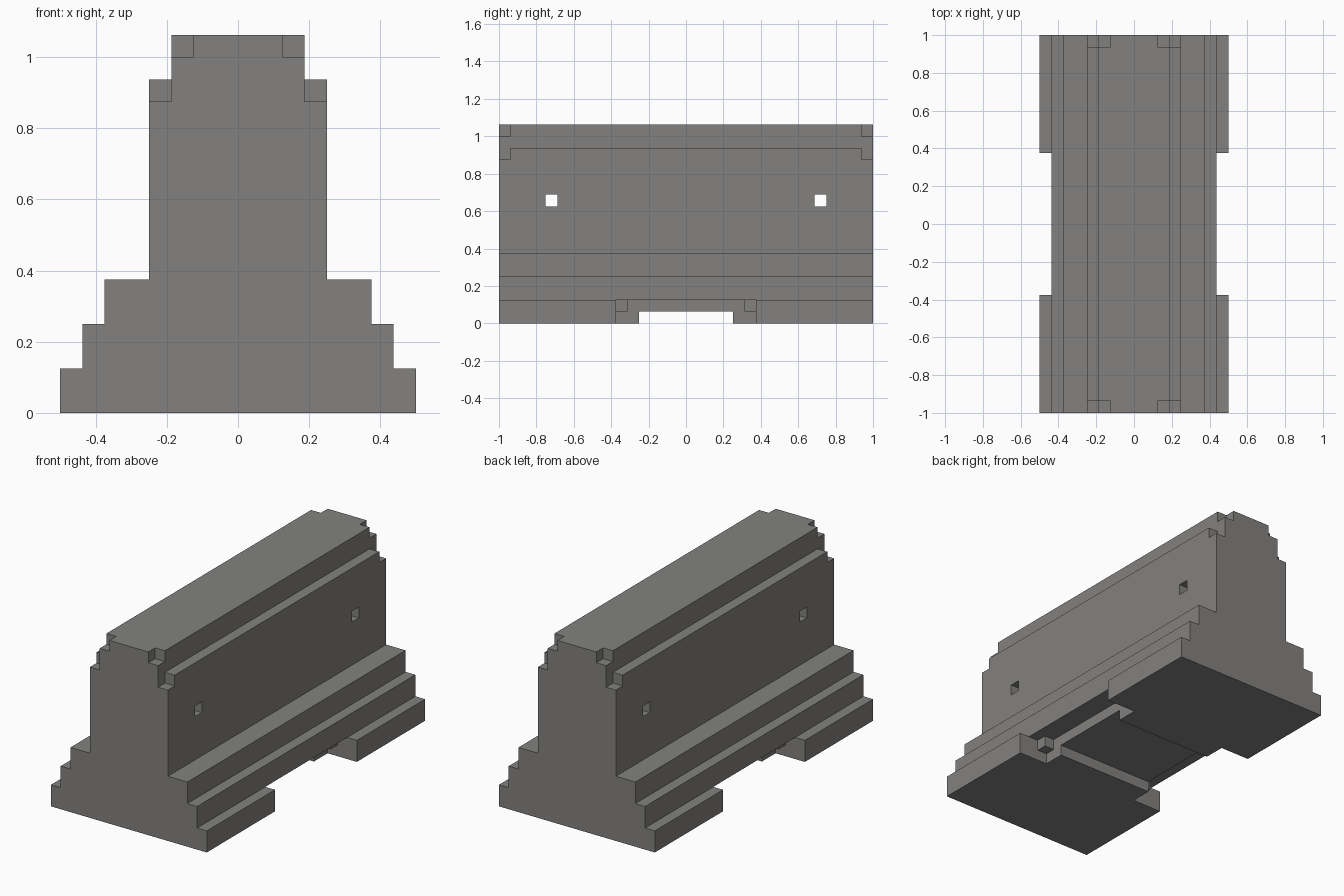
import bpy, bmesh, math

if "Cube" in bpy.data.objects:
    bpy.data.objects.remove(bpy.data.objects["Cube"])

U = 1 / 16  # the whole model sits on a 1/16 grid

concrete = bpy.data.materials.new("grey_concrete")
concrete.diffuse_color = (0.225, 0.221, 0.215, 1)
concrete.use_nodes = True
concrete.node_tree.nodes["Principled BSDF"].inputs["Base Color"].default_value = concrete.diffuse_color


def add_object(name, bm):
    bmesh.ops.recalc_face_normals(bm, faces=bm.faces)
    mesh = bpy.data.meshes.new(name)
    bm.to_mesh(mesh)
    bm.free()
    obj = bpy.data.objects.new(name, mesh)
    bpy.context.collection.objects.link(obj)
    return obj


def cut_box(target, x0, x1, y0, y1, z0, z1):
    """Remove a box, given in grid units, from the target."""
    bm = bmesh.new()
    bmesh.ops.create_cube(bm, size=1)
    for v in bm.verts:
        v.co.x = U * (x0 if v.co.x < 0 else x1)
        v.co.y = U * (y0 if v.co.y < 0 else y1)
        v.co.z = U * (z0 if v.co.z < 0 else z1)
    cutter = add_object("cutter", bm)
    cutter.hide_render = True
    mod = target.modifiers.new("cut", 'BOOLEAN')
    mod.operation, mod.solver, mod.object = 'DIFFERENCE', 'EXACT', cutter
    bpy.context.view_layer.objects.active = target
    bpy.ops.object.modifier_apply(modifier=mod.name)
    bpy.data.objects.remove(cutter)


def span(sign, a, b):
    return (a, b) if sign > 0 else (-b, -a)


# Stepped barrier profile, extruded along y
half = [(8, 0), (8, 2), (7, 2), (7, 4), (6, 4), (6, 6),
        (4, 6), (4, 15), (3, 15), (3, 17)]
outline = half + [(-x, z) for x, z in reversed(half)]
bm = bmesh.new()
face = bm.faces.new([bm.verts.new((x * U, -1, z * U)) for x, z in outline])
ext = bmesh.ops.extrude_face_region(bm, geom=[face])
bmesh.ops.translate(bm, vec=(0, 2, 0),
                    verts=[g for g in ext["geom"] if isinstance(g, bmesh.types.BMVert)])
barrier = add_object("concrete_barrier", bm)
barrier.data.materials.append(concrete)

for sx in (-1, 1):
    # Recess under each side, leaving small corner blocks
    cut_box(barrier, *span(sx, 6, 10), -6, 6, -2, 2)
    cut_box(barrier, *span(sx, 5, 10), -5, 5, -2, 2)
    cut_box(barrier, *span(sx, 5, 10), -6, 6, -2, 1)
    # Chipped corners at both ends of the top steps
    for sy in (-1, 1):
        cut_box(barrier, *span(sx, 2, 5), *span(sy, 15, 18), 16, 19)
        cut_box(barrier, *span(sx, 3, 5), *span(sy, 15, 18), 14, 15.5)

# Shallow channel right through the underside
cut_box(barrier, -10, 10, -4, 4, -2, 1)

# Square lifting holes through the wall
for sy in (-1, 1):
    cut_box(barrier, -10, 10, *span(sy, 11, 12), 10, 11)

# Tidy up flat faces
bm = bmesh.new()
bm.from_mesh(barrier.data)
bmesh.ops.remove_doubles(bm, verts=bm.verts, dist=1e-4)
bmesh.ops.dissolve_limit(bm, angle_limit=math.radians(1),
                         verts=bm.verts, edges=bm.edges)
bm.to_mesh(barrier.data)
bm.free()
